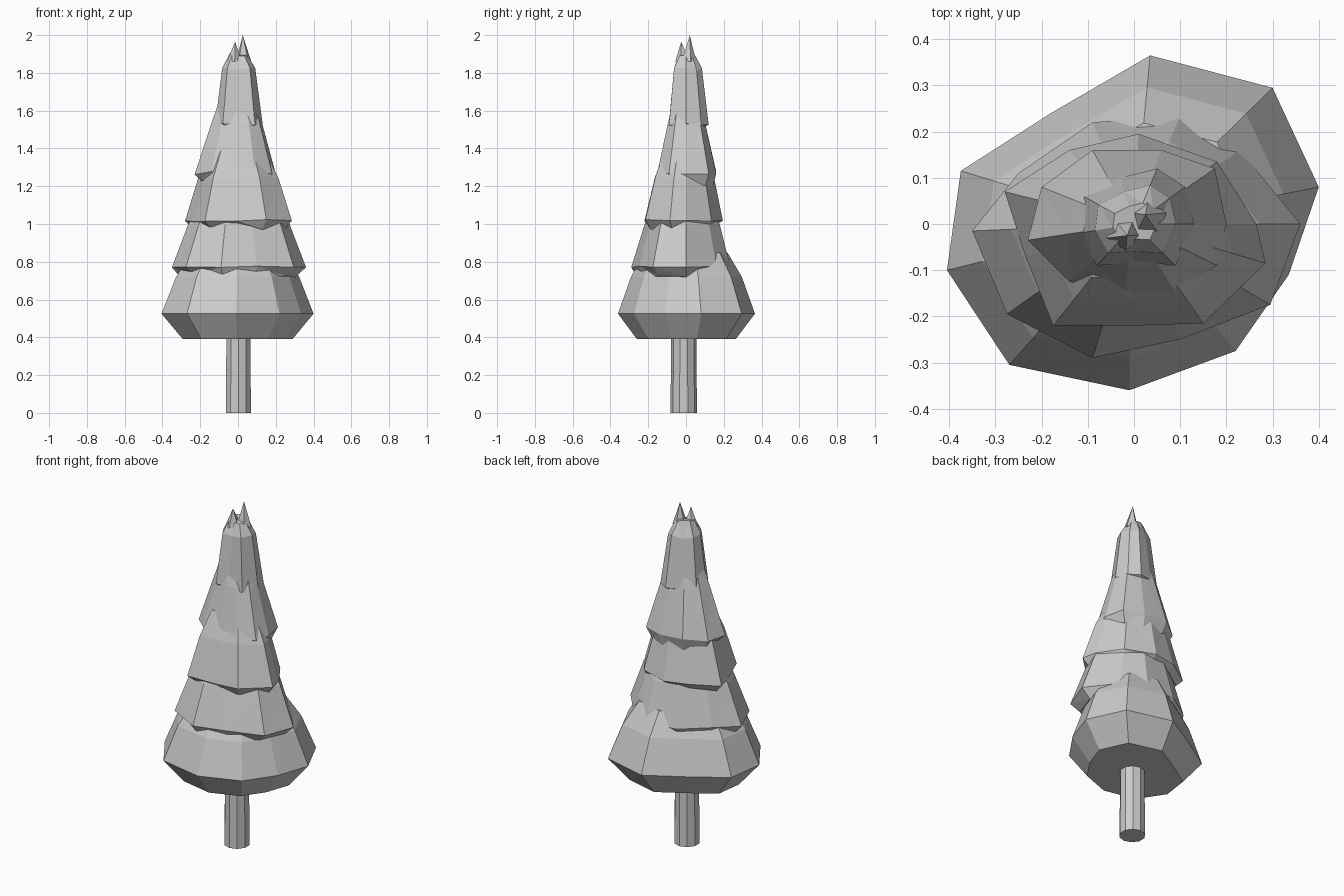
import bpy, bmesh, math, random

if "Cube" in bpy.data.objects:
    bpy.data.objects.remove(bpy.data.objects["Cube"])

random.seed(4)

grey = bpy.data.materials.new("plain_grey")
grey.diffuse_color = (0.6, 0.6, 0.6, 1)
grey.use_nodes = True
grey.node_tree.nodes["Principled BSDF"].inputs["Base Color"].default_value = grey.diffuse_color


def finish(name, bm):
    bmesh.ops.triangulate(bm, faces=[f for f in bm.faces if len(f.verts) == 4])
    bmesh.ops.recalc_face_normals(bm, faces=bm.faces[:])
    mesh = bpy.data.meshes.new(name)
    bm.to_mesh(mesh)
    bm.free()
    mesh.materials.append(grey)
    obj = bpy.data.objects.new(name, mesh)
    bpy.context.collection.objects.link(obj)
    return obj


def tier(name, outline, profile, ragged):
    """Stack scaled copies of an outline; the lowest ring is the tucked-in skirt."""
    bm = bmesh.new()
    rings = []
    for k, (z, s) in enumerate(profile):
        wobble = (ragged, ragged * 0.3, ragged * 0.4, ragged * 0.5)[min(k, 3)]
        rings.append([bm.verts.new((x * s, y * s, z + random.uniform(-wobble, wobble)))
                      for x, y in outline])
    n = len(outline)
    for a, b in zip(rings, rings[1:]):
        for i in range(n):
            j = (i + 1) % n
            bm.faces.new((a[i], a[j], b[j], b[i]))
    bm.faces.new(rings[0][::-1])
    bm.faces.new(rings[-1])
    return finish(name, bm)


def cone(name, centre, tip, radius, z, sides, turn=0.0):
    bm = bmesh.new()
    ring = [bm.verts.new((centre[0] + radius * math.cos(turn + math.tau * i / sides),
                          centre[1] + radius * math.sin(turn + math.tau * i / sides), z))
            for i in range(sides)]
    top = bm.verts.new(tip)
    for i in range(sides):
        bm.faces.new((ring[i], ring[(i + 1) % sides], top))
    bm.faces.new(ring[::-1])
    return finish(name, bm)


# trunk
bm = bmesh.new()
bmesh.ops.create_cone(bm, cap_ends=True, segments=10, radius1=0.07, radius2=0.065, depth=0.6)
bmesh.ops.translate(bm, verts=bm.verts[:], vec=(0.002, -0.012, 0.3))
finish("trunk", bm)

# foliage tiers, bottom to top
tier("foliage_bottom",
     [(0.40, 0.08), (0.30, 0.295), (0.035, 0.365), (-0.18, 0.24), (-0.375, 0.115),
      (-0.405, -0.10), (-0.27, -0.305), (-0.01, -0.36), (0.22, -0.275), (0.335, -0.11)],
     [(0.39, 0.72), (0.525, 1), (0.72, 0.81), (0.85, 0.6)], 0.0)

tier("foliage_lower",
     [(0.36, 0.0), (0.23, 0.16), (0.10, 0.235), (-0.09, 0.22), (-0.25, 0.11),
      (-0.35, -0.015), (-0.275, -0.195), (-0.09, -0.29), (0.10, -0.25), (0.295, -0.175)],
     [(0.72, 0.85), (0.775, 1), (1.0, 0.76), (1.12, 0.55)], 0.025)

tier("foliage_middle",
     [(0.265, 0.0), (0.18, 0.135), (0.01, 0.195), (-0.14, 0.16), (-0.28, 0.07),
      (-0.235, -0.07), (-0.175, -0.22), (0.0, -0.22), (0.15, -0.215), (0.285, -0.085)],
     [(0.98, 0.86), (1.02, 1), (1.25, 0.75), (1.38, 0.52)], 0.02)

tier("foliage_upper",
     [(0.20, 0.0), (0.175, 0.12), (0.06, 0.16), (-0.09, 0.16), (-0.2, 0.08),
      (-0.23, -0.035), (-0.14, -0.125), (-0.02, -0.15), (0.09, -0.15), (0.18, -0.09)],
     [(1.21, 0.86), (1.27, 1), (1.53, 0.63), (1.62, 0.48)], 0.03)

tier("foliage_top",
     [(0.13, 0.0), (0.11, 0.08), (0.05, 0.12), (-0.03, 0.10), (-0.11, 0.06),
      (-0.12, -0.02), (-0.08, -0.09), (0.0, -0.085), (0.09, -0.09)],
     [(1.50, 0.88), (1.53, 1), (1.82, 0.70), (1.90, 0.38)], 0.02)

# split tip
cone("tip_tall", (0.03, 0.012), (0.025, 0.02, 2.0), 0.042, 1.86, 5, 0.3)
cone("tip_short", (-0.02, -0.015), (-0.015, -0.025, 1.965), 0.042, 1.86, 5, 1.0)
